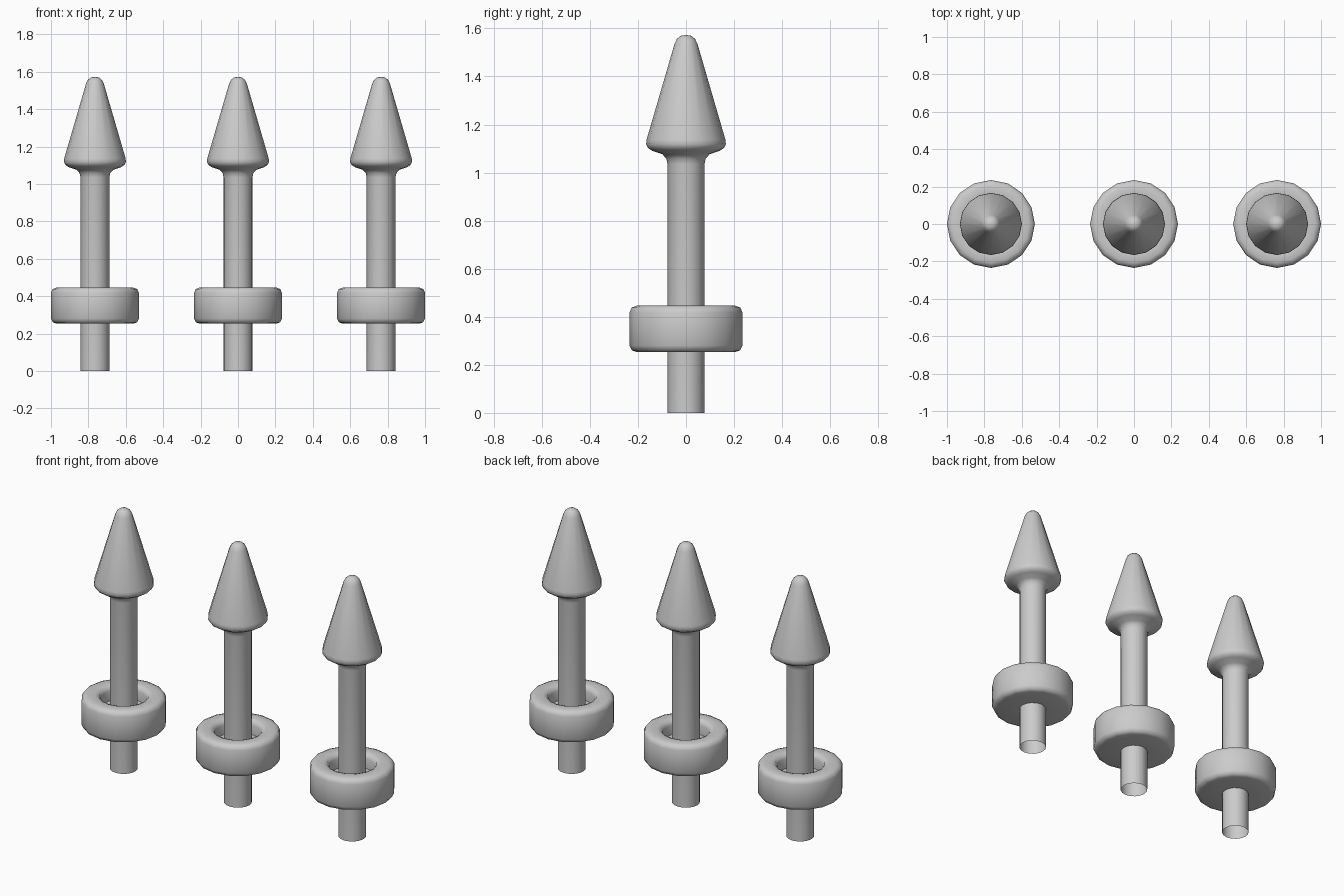
import bpy, bmesh, math

if "Cube" in bpy.data.objects:
    bpy.data.objects.remove(bpy.data.objects["Cube"])

SIDES = 16
SPACING = 0.765


def lathe(name, profile, x, closed=False):
    """Spin an (r, z) profile round a vertical axis placed at x."""
    bm = bmesh.new()
    rings = []
    for r, z in profile:
        if r == 0:
            rings.append([bm.verts.new((0, 0, z))] * SIDES)
        else:
            rings.append([bm.verts.new((r * math.cos(2 * math.pi * i / SIDES),
                                        r * math.sin(2 * math.pi * i / SIDES), z))
                          for i in range(SIDES)])
    pairs = list(zip(rings, rings[1:]))
    if closed:
        pairs.append((rings[-1], rings[0]))
    for a, b in pairs:
        for i in range(SIDES):
            j = (i + 1) % SIDES
            bm.faces.new(dict.fromkeys((a[i], a[j], b[j], b[i])))
    bmesh.ops.recalc_face_normals(bm, faces=bm.faces)
    mesh = bpy.data.meshes.new(name)
    bm.to_mesh(mesh)
    bm.free()
    obj = bpy.data.objects.new(name, mesh)
    bpy.context.collection.objects.link(obj)
    obj.location.x = x
    bpy.ops.object.select_all(action='DESELECT')
    obj.select_set(True)
    bpy.context.view_layer.objects.active = obj
    bpy.ops.object.shade_smooth_by_angle(angle=math.radians(50))
    return obj


# shaft with an open foot, flaring into a rounded spear point
spike = [(0.077, 0), (0.077, 1.035), (0.082, 1.058), (0.098, 1.076),
         (0.140, 1.090), (0.158, 1.102), (0.166, 1.118), (0.164, 1.137),
         (0.048, 1.535), (0.038, 1.556), (0.022, 1.569), (0, 1.573)]

# collar: flat underside, rounded rim, recessed top around the shaft
collar = [(0.077, 0.253), (0.205, 0.253), (0.225, 0.260), (0.235, 0.280),
          (0.235, 0.418), (0.226, 0.438), (0.205, 0.446), (0.157, 0.446),
          (0.137, 0.438), (0.128, 0.418), (0.128, 0.360), (0.077, 0.360)]

for side, x in (("left", -SPACING), ("middle", 0), ("right", SPACING)):
    lathe(side + "_spike", spike, x)
    lathe(side + "_collar", collar, x)
